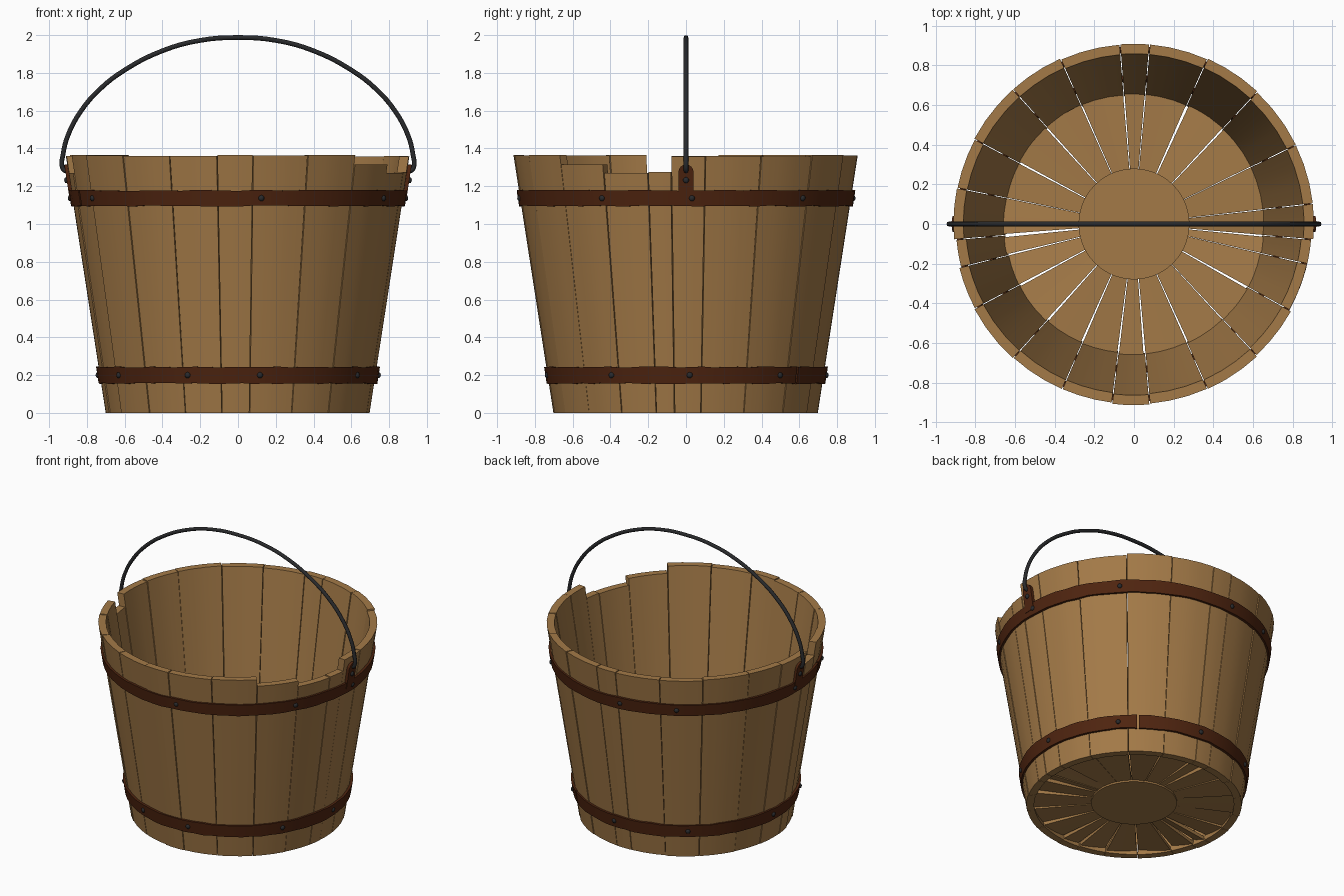
import bpy, bmesh, math, random
from mathutils import Vector, Matrix

if "Cube" in bpy.data.objects:
    bpy.data.objects.remove(bpy.data.objects["Cube"])

random.seed(4)


def material(name, rgb):
    m = bpy.data.materials.new(name)
    m.diffuse_color = (*rgb, 1)
    m.use_nodes = True
    m.node_tree.nodes["Principled BSDF"].inputs["Base Color"].default_value = m.diffuse_color
    return m


WOOD = material("oak wood", (0.37, 0.195, 0.064))
RUST = material("rusty iron", (0.078, 0.018, 0.005))
IRON = material("dark iron", (0.022, 0.023, 0.025))


def wall(z):
    """Outer radius of the bucket at a height."""
    return 0.70 + 0.155 * z


def finish(name, bm, mat, smooth=None):
    bmesh.ops.recalc_face_normals(bm, faces=bm.faces)
    me = bpy.data.meshes.new(name)
    bm.to_mesh(me)
    bm.free()
    me.materials.append(mat)
    ob = bpy.data.objects.new(name, me)
    bpy.context.collection.objects.link(ob)
    if smooth:
        bpy.ops.object.select_all(action='DESELECT')
        ob.select_set(True)
        bpy.context.view_layer.objects.active = ob
        bpy.ops.object.shade_smooth_by_angle(angle=math.radians(smooth))
    return ob


def sweep(name, a0, a1, steps, profile, mat, smooth=None):
    """Sweep a closed (radius, z) profile from angle a0 to a1; profile(t) gives the points."""
    bm = bmesh.new()
    rings = []
    for i in range(steps + 1):
        t = i / steps
        a = a0 + (a1 - a0) * t
        rings.append([bm.verts.new((r * math.cos(a), r * math.sin(a), z)) for r, z in profile(t)])
    n = len(rings[0])
    for p, q in zip(rings, rings[1:]):
        for j in range(n):
            k = (j + 1) % n
            bm.faces.new((p[j], p[k], q[k], q[j]))
    bm.faces.new(rings[0])
    bm.faces.new(rings[-1][::-1])
    return finish(name, bm, mat, smooth)


# Staves of uneven width, some broken short at the rim
EDGES = [-5, 6.5, 26, 47, 66, 85, 94.5, 114, 132, 152, 168.5, 185, 194,
         208, 228, 246.5, 263, 275, 294, 313, 331, 347, 355]
SHORT = {313: 1.315, 331: 1.27, 347: 1.275, 185: 1.27}
pairs = [(math.radians(a), math.radians(b)) for a, b in zip(EDGES, EDGES[1:])]
for i, (a0, a1) in enumerate(pairs):
    top = SHORT.get(EDGES[i], 1.362 + random.uniform(-0.006, 0.004))
    d = random.uniform(-0.004, 0.003)
    g = 0.0025
    ring = [(wall(0) + d, 0), (wall(top) + d, top), (wall(top) + d - 0.05, top), (wall(0) + d - 0.05, 0)]
    sweep(f"stave_{i + 1:02d}", a0 + g, a1 - g, 3, lambda t: ring, WOOD, 25)

# Floor: loose radial boards, each slightly twisted, around a central disc
for i, (a0, a1) in enumerate(pairs):
    g0, g1 = random.uniform(0.001, 0.015), random.uniform(0.001, 0.015)
    tilt = random.uniform(-0.018, 0.018)

    def board(t):
        s = tilt * (t - 0.5) * 2
        return [(0.2, 0.025), (0.66, 0.025 + s), (0.66, 0.05 + s), (0.2, 0.05)]
    sweep(f"floor_board_{i + 1:02d}", a0 + g0, a1 - g1, 2, board, WOOD)

bm = bmesh.new()
bmesh.ops.create_cone(bm, cap_ends=True, segments=40, radius1=0.28, radius2=0.28, depth=0.05,
                      matrix=Matrix.Translation((0, 0, 0.038)))
finish("floor_disc", bm, WOOD, 30)

# Iron bands with worn edges, split where the ends meet
for name, z0, z1, split in (("lower_band", 0.155, 0.243, 52), ("upper_band", 1.095, 1.178, 200)):
    def band(t):
        lo = z0 + random.uniform(-0.003, 0.003)
        hi = z1 + random.uniform(-0.003, 0.003)
        return [(wall(lo) + 0.014, lo), (wall(hi) + 0.014, hi), (wall(hi) - 0.006, hi), (wall(lo) - 0.006, lo)]
    a = math.radians(split)
    sweep(name, a + 0.008, a + 2 * math.pi - 0.008, 72, band, RUST, 30)


# Nail heads
def nail(name, angle, z, out=0.014):
    bm = bmesh.new()
    bmesh.ops.create_uvsphere(bm, u_segments=10, v_segments=6, radius=0.016)
    bmesh.ops.scale(bm, verts=bm.verts, vec=(0.75, 1, 1))
    ob = finish(name, bm, IRON, 60)
    a, r = math.radians(angle), wall(z) + out
    ob.location = (r * math.cos(a), r * math.sin(a), z)
    ob.rotation_euler = (0, 0, a)


for i, a in enumerate((2, 44, 96, 121, 178, -150, -82, -30)):
    nail(f"upper_nail_{i + 1}", a, 1.137)
for i, a in enumerate((1.5, 42, 86, 126, 175, -148, -111, -81, -32)):
    nail(f"lower_nail_{i + 1}", a, 0.2)

# Handle plates with rounded tops, lying along the sloping wall
for side, word in ((1, "right"), (-1, "left")):
    bm = bmesh.new()
    outline = [(-0.04, 1.13), (0.04, 1.13)]
    outline += [(0.04 * math.cos(math.pi * k / 8), 1.275 + 0.04 * math.sin(math.pi * k / 8)) for k in range(9)]
    f = bm.faces.new([bm.verts.new((side * (wall(z) - 0.004), y, z)) for y, z in outline])
    ext = bmesh.ops.extrude_face_region(bm, geom=[f])
    bmesh.ops.translate(bm, vec=(side * 0.02, 0, 0),
                        verts=[v for v in ext["geom"] if isinstance(v, bmesh.types.BMVert)])
    finish(f"{word}_handle_plate", bm, RUST)
    nail(f"{word}_plate_nail", 0 if side > 0 else 180, 1.232, 0.018)

# Arched wire handle, hooked through the plates
half = [(0, 1.987), (0.2, 1.972), (0.4, 1.917), (0.6, 1.815), (0.73, 1.715), (0.83, 1.6),
        (0.9, 1.47), (0.926, 1.37), (0.93, 1.3), (0.915, 1.282), (0.88, 1.285)]
path = [(-x, z) for x, z in half[:0:-1]] + half
cu = bpy.data.curves.new("handle", 'CURVE')
cu.dimensions = '3D'
cu.bevel_depth = 0.0125
cu.bevel_resolution = 2
cu.resolution_u = 4
cu.use_fill_caps = True
sp = cu.splines.new('BEZIER')
sp.bezier_points.add(len(path) - 1)
for p, (x, z) in zip(sp.bezier_points, path):
    p.co = Vector((x, 0, z))
    p.handle_left_type = p.handle_right_type = 'AUTO'
cu.materials.append(IRON)
bpy.context.collection.objects.link(bpy.data.objects.new("handle", cu))
